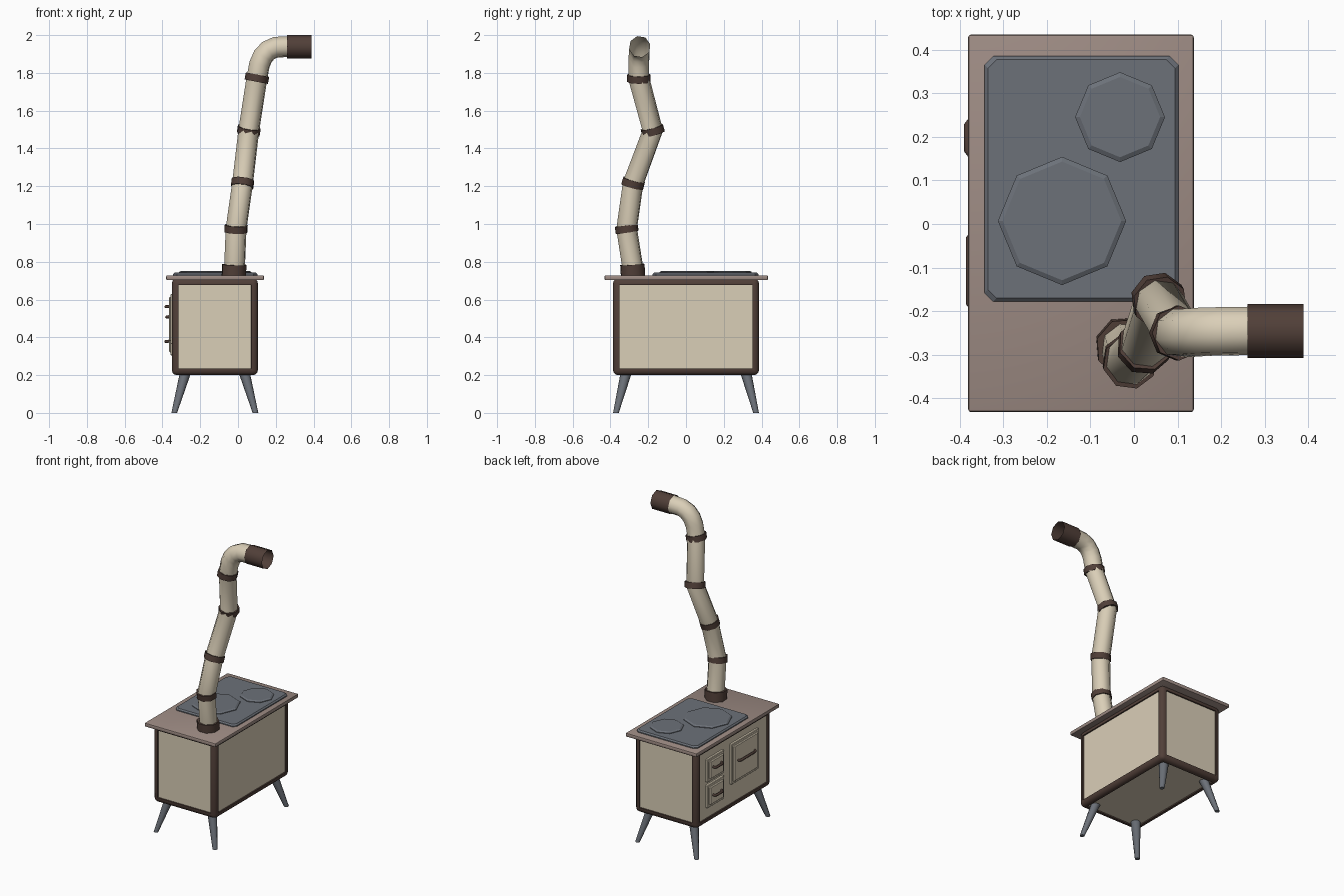
import bpy, bmesh, math
from mathutils import Vector

if "Cube" in bpy.data.objects:
    bpy.data.objects.remove(bpy.data.objects["Cube"])


def material(name, rgb):
    m = bpy.data.materials.new(name)
    m.diffuse_color = (*rgb, 1)
    m.use_nodes = True
    m.node_tree.nodes["Principled BSDF"].inputs["Base Color"].default_value = m.diffuse_color
    return m


CREAM = material("cream enamel", (0.70, 0.62, 0.475))
BROWN = material("dark brown", (0.082, 0.050, 0.040))
TAUPE = material("taupe", (0.34, 0.26, 0.23))
GRAY = material("iron gray", (0.150, 0.165, 0.190))


def add_mesh(name, bm, *mats, smooth=None):
    bmesh.ops.recalc_face_normals(bm, faces=bm.faces)
    me = bpy.data.meshes.new(name)
    bm.to_mesh(me)
    bm.free()
    ob = bpy.data.objects.new(name, me)
    bpy.context.collection.objects.link(ob)
    for m in mats:
        me.materials.append(m)
    if smooth:
        select(ob)
        bpy.ops.object.shade_smooth_by_angle(angle=math.radians(smooth))
    return ob


def select(ob):
    bpy.ops.object.select_all(action='DESELECT')
    ob.select_set(True)
    bpy.context.view_layer.objects.active = ob


def box_bm(lo, hi, bevel, segments):
    """Bevelled box between two corners."""
    bm = bmesh.new()
    bmesh.ops.create_cube(bm, size=1)
    lo, hi = Vector(lo), Vector(hi)
    for v in bm.verts:
        v.co = (lo + hi) / 2 + v.co * (hi - lo)
    bmesh.ops.bevel(bm, geom=bm.edges[:], offset=bevel, segments=segments,
                    profile=0.5, affect='EDGES')
    return bm


def frustum(name, rings, mat, smooth=None):
    """Closed solid through a list of equal-length point rings."""
    bm = bmesh.new()
    vs = [[bm.verts.new(p) for p in r] for r in rings]
    n = len(vs[0])
    for a, b in zip(vs, vs[1:]):
        for i in range(n):
            bm.faces.new((a[i], a[(i + 1) % n], b[(i + 1) % n], b[i]))
    bm.faces.new(vs[0])
    bm.faces.new(vs[-1])
    return add_mesh(name, bm, mat, smooth=smooth)


def circle(x, y, z, r, n=8):
    return [(x + r * math.cos(math.tau * i / n), y + r * math.sin(math.tau * i / n), z)
            for i in range(n)]


def tube(name, points, radius, mat, caps=False, smooth=60, res=2):
    """Round tube swept along a path."""
    cu = bpy.data.curves.new(name, 'CURVE')
    cu.dimensions = '3D'
    cu.fill_mode = 'FULL'
    cu.bevel_depth = radius
    cu.bevel_resolution = res
    cu.use_fill_caps = caps
    sp = cu.splines.new('POLY')
    sp.points.add(len(points) - 1)
    for p, co in zip(sp.points, points):
        p.co = (*co, 1)
    ob = bpy.data.objects.new(name, cu)
    bpy.context.collection.objects.link(ob)
    cu.materials.append(mat)
    select(ob)
    bpy.ops.object.convert(target='MESH')
    bpy.ops.object.shade_smooth_by_angle(angle=math.radians(smooth))
    return ob


# Body: rounded brown frame with recessed cream panels
bm = box_bm((-0.35, -0.386, 0.2), (0.105, 0.386, 0.712), 0.026, 3)
panels = sorted(bm.faces, key=lambda f: -f.calc_area())[:6]
for f in bm.faces:
    f.material_index = 1
bmesh.ops.recalc_face_normals(bm, faces=bm.faces)
bmesh.ops.inset_individual(bm, faces=panels, thickness=0.012)
bmesh.ops.inset_individual(bm, faces=panels, thickness=0.001, depth=-0.008)
for f in panels:
    f.material_index = 0
add_mesh("body", bm, CREAM, BROWN, smooth=35)

# Worktop slab
add_mesh("worktop", box_bm((-0.38, -0.431, 0.703), (0.137, 0.434, 0.728), 0.006, 2),
         TAUPE, smooth=35)


# Hob plate with cut corners
def plate_ring(inset, z):
    x0, x1, y0, y1, c = -0.343 + inset, 0.102 - inset, -0.178 + inset, 0.385 - inset, 0.02
    return [(x0 + c, y0, z), (x1 - c, y0, z), (x1, y0 + c, z), (x1, y1 - c, z),
            (x1 - c, y1, z), (x0 + c, y1, z), (x0, y1 - c, z), (x0, y0 + c, z)]


frustum("hob_plate", [plate_ring(0, 0.722), plate_ring(0, 0.734), plate_ring(0.008, 0.742)], GRAY)

# Burner rings
for name, x, y, r in (("large_burner", -0.165, 0.007, 0.147), ("small_burner", -0.032, 0.245, 0.103)):
    frustum(name, [circle(x, y, 0.738, r), circle(x, y, 0.746, r),
                   circle(x, y, 0.752, r - 0.011)], GRAY)

# Splayed tapered legs
for sx in (-1, 1):
    for sy in (-1, 1):
        frustum("leg", [circle(-0.1225 + sx * 0.215, sy * 0.371, 0, 0.015),
                        circle(-0.1225 + sx * 0.155, sy * 0.316, 0.215, 0.030)], GRAY, smooth=50)


# Doors with raised fronts and curved handles
def door(name, y0, y1, z0, z1, hy0, hy1, hz, hx):
    add_mesh(name, box_bm((-0.357, y0, z0), (-0.335, y1, z1), 0.003, 1), CREAM)
    add_mesh(name + "_front", box_bm((-0.366, y0 + 0.016, z0 + 0.016),
                                     (-0.35, y1 - 0.016, z1 - 0.016), 0.005, 1), CREAM)
    d = 0.014
    tube(name + "_handle", [(-0.355, hy0, hz + 0.004), (hx + 0.016, hy0 + 0.003, hz),
                            (hx + 0.008, hy0 + d, hz), (hx + 0.008, hy1 - d, hz),
                            (hx + 0.016, hy1 - 0.003, hz), (-0.355, hy1, hz + 0.004)],
         0.008, BROWN, caps=True)


door("upper_small_door", 0.11, 0.285, 0.475, 0.625, 0.155, 0.24, 0.562, -0.39)
door("lower_small_door", 0.11, 0.285, 0.305, 0.455, 0.155, 0.24, 0.378, -0.39)
door("oven_door", -0.25, 0.035, 0.365, 0.63, -0.195, -0.02, 0.508, -0.386)

# Crooked stove pipe
joints = [Vector(p) for p in ((-0.02, -0.276, 0.73), (-0.01, -0.314, 0.975), (0.024, -0.28, 1.215),
                              (0.057, -0.176, 1.495), (0.1, -0.25, 1.772))]
elbow = [Vector(p) for p in ((0.114, -0.25, 1.845), (0.132, -0.249, 1.887), (0.16, -0.247, 1.918),
                             (0.2, -0.246, 1.936), (0.27, -0.245, 1.939))]
tube("pipe", joints + elbow, 0.057, CREAM)

# Bands around the pipe joints
lower = joints[1] - joints[0]
upper = [joints[i + 1] - joints[i] for i in range(1, 4)]
for p, d in ((joints[1], lower), (joints[2], upper[0] + upper[1]),
             (joints[3], upper[2]), (joints[4], Vector((0.014, 0, 0.073)))):
    d = d.normalized() * 0.019
    tube("pipe_band", [p - d, p + d], 0.063, BROWN, caps=True)

# Base collar and open outlet
tube("base_collar", [(-0.022, -0.28, 0.722), (-0.02, -0.284, 0.785)], 0.068, BROWN, caps=True)
tube("outlet", [(0.26, -0.245, 1.939), (0.388, -0.245, 1.939)], 0.062, BROWN)
